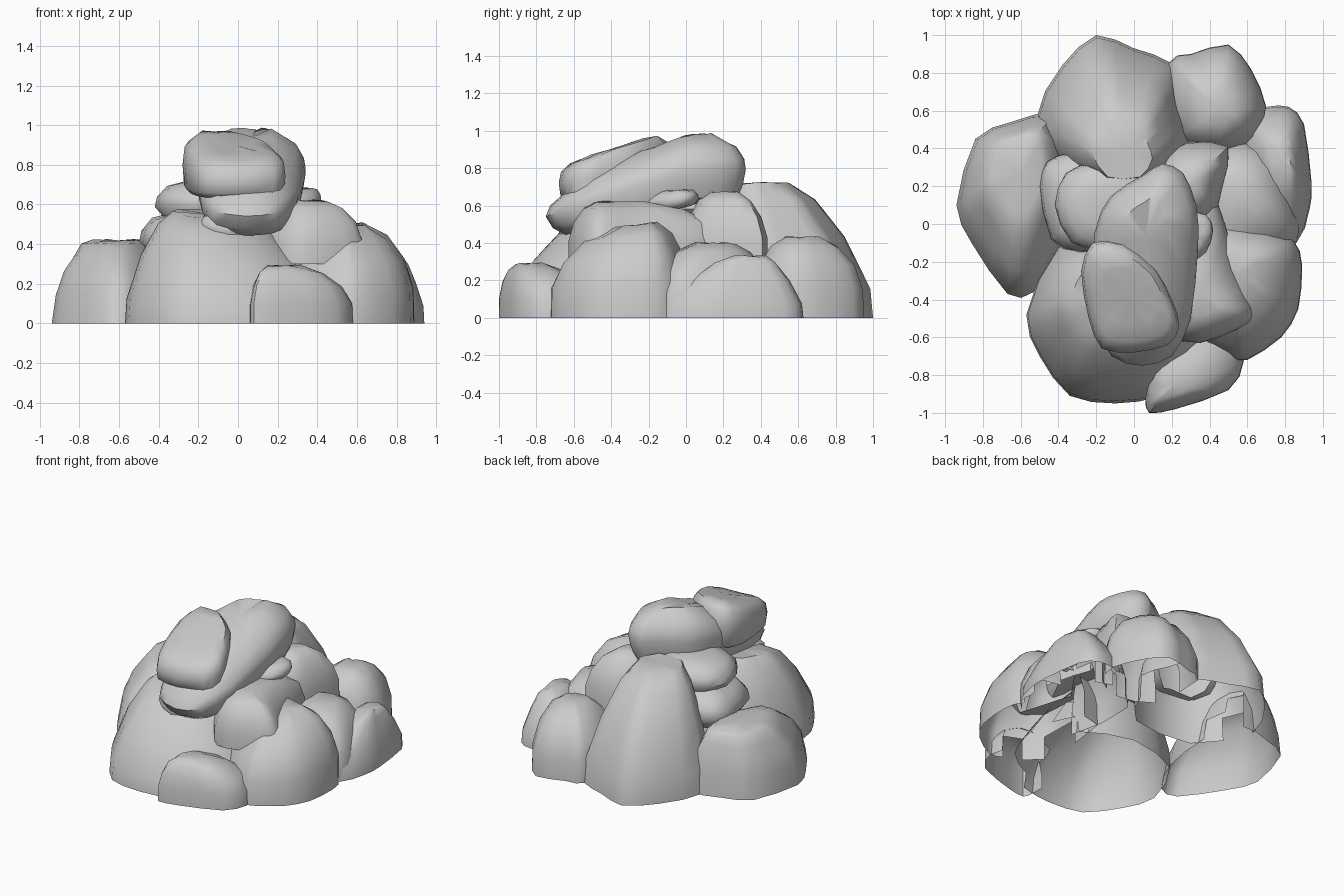
import bpy
import bmesh
import random
from math import radians
from mathutils import Vector
from mathutils.bvhtree import BVHTree

random.seed(4)
cube = bpy.data.objects.get("Cube")
if cube:
    bpy.data.objects.remove(cube, do_unlink=True)

# Side profiles: (fraction of height, scale of the outline)
DOME = [(0, 1), (.35, .99), (.65, .86), (.88, .62), (1, .32)]
CONE = [(0, 1), (.25, .97), (.6, .72), (.9, .45), (1, .25)]
RIDGE = [(0, 1), (.22, .98), (.6, .79), (.88, .57), (1, .38)]
STEP = [(0, 1), (.35, .94), (.62, .82), (.8, .68), (.95, .56), (1, .42)]
PEBBLE = [(0, .5), (.12, .82), (.4, 1), (.65, .96), (.88, .78), (1, .45)]
SLAB = [(0, .86), (.2, .95), (.45, 1), (.6, .97), (.8, .83), (1, .4)]
CAP = [(0, .85), (.12, .97), (.5, 1), (.8, .96), (.95, .8), (1, .5)]

rocks = []


def smooth_outline(points):
    """Counter-clockwise outline with one curved midpoint added per side."""
    pts = [Vector(p) for p in points]
    if sum(a.cross(b) for a, b in zip(pts, pts[1:] + pts[:1])) < 0:
        pts.reverse()
    n = len(pts)
    result = []
    for i, p in enumerate(pts):
        q = pts[(i + 1) % n]
        mid = (p + q) * .55 - (pts[i - 1] + pts[(i + 2) % n]) * .05
        result += [p, mid]
    return result


def rock(name, outline, peak, bottom, top, profile,
         tilt=(0, 0), base_tilt=0, rise=1):
    """Loft the outline toward the peak; rise scales the uphill part of the tilt."""
    bm = bmesh.new()
    centre, slope = Vector(peak), Vector(tilt)
    rings = []
    for frac, scale in profile:
        ring = []
        for p in smooth_outline(outline):
            offset = (p - centre) * scale
            lean = slope.dot(offset) * (base_tilt + (1 - base_tilt) * frac)
            if lean > 0:
                lean *= rise
            z = bottom + (top - bottom) * frac + lean
            if frac > 0:
                z += random.uniform(-.006, .006)
            ring.append(bm.verts.new((*(centre + offset), z)))
        rings.append(ring)
    for low, high in zip(rings, rings[1:]):
        for i in range(len(low)):
            j = (i + 1) % len(low)
            bm.faces.new((low[i], low[j], high[j], high[i]))
    caps = [bm.faces.new(rings[-1])]
    if bottom > 0:
        caps.append(bm.faces.new(rings[0][::-1]))
    bmesh.ops.poke(bm, faces=caps, offset=.01)
    rocks.append((name, bm))


# Ground boulders, open underneath
rock("front_boulder",
     [(-.4, -.12), (-.57, -.48), (-.5, -.7), (-.34, -.91), (-.1, -.95),
      (.15, -.91), (.38, -.75), (.47, -.48), (.35, -.15), (0, 0)],
     (-.18, -.32), 0, .56, RIDGE, (-.1, .1))
rock("small_front_rock",
     [(.06, -.92), (.08, -1), (.22, -.98), (.5, -.88), (.58, -.73),
      (.5, -.55), (.2, -.55), (.07, -.75)],
     (.19, -.87), 0, .29, DOME)
rock("right_boulder",
     [(.28, -.55), (.5, -.7), (.6, -.72), (.78, -.6), (.87, -.45),
      (.89, -.22), (.84, -.08), (.6, 0), (.3, 0)],
     (.53, -.24), 0, .5, DOME, (0, .12))
rock("rear_right_rock",
     [(.35, -.2), (.7, -.2), (.86, -.1), (.87, .05), (.77, .33),
      (.55, .45), (.3, .3)],
     (.55, .18), 0, .4, DOME)
rock("outer_right_rock",
     [(.55, .55), (.7, .62), (.82, .62), (.9, .53), (.94, .22),
      (.93, .08), (.86, -.1), (.65, 0), (.55, .3)],
     (.79, .36), 0, .33, CONE)
rock("back_right_boulder",
     [(.18, .85), (.3, .9), (.5, .95), (.62, .82), (.7, .62),
      (.64, .45), (.45, .36), (.2, .45)],
     (.45, .6), 0, .43, DOME)
rock("back_boulder",
     [(-.52, .55), (-.38, .84), (-.2, 1), (0, .93), (.2, .85),
      (.26, .65), (.32, .45), (.15, .2), (-.3, .2)],
     (-.04, .28), 0, .72, RIDGE)
rock("left_boulder",
     [(-.94, .1), (-.84, .45), (-.65, .54), (-.42, .58), (-.33, .3),
      (-.38, -.1), (-.53, -.36), (-.67, -.37), (-.86, -.1)],
     (-.6, .38), 0, .42, STEP)

# Middle layer of stones
rock("lower_left_stone",
     [(-.5, .2), (-.46, .33), (-.33, .38), (-.1, .38), (.1, .35),
      (.1, -.1), (-.28, -.15), (-.44, -.08)],
     (-.2, .12), .3, .56, PEBBLE)
rock("upper_left_stone",
     [(-.42, .1), (-.36, .27), (-.2, .33), (.1, .35), (.15, 0),
      (-.1, -.15), (-.33, -.1)],
     (-.14, .1), .5, .72, PEBBLE)
rock("right_stone",
     [(.25, -.62), (.45, -.6), (.61, -.52), (.63, -.44), (.54, -.22),
      (.42, .18), (.2, .2), (.08, -.3)],
     (.36, -.42), .3, .62, DOME)
rock("back_right_stone",
     [(.1, .3), (.28, .43), (.5, .41), (.47, .2), (.4, .02), (.12, 0)],
     (.28, .2), .3, .67, DOME)
rock("right_chip",
     [(.25, -.22), (.38, -.15), (.42, -.03), (.38, .05), (.25, .05)],
     (.33, -.07), .58, .68, PEBBLE, (0, .15), 1)
rock("front_chip",
     [(-.19, -.45), (-.18, -.62), (-.05, -.68), (.03, -.6), (0, -.4)],
     (-.08, -.54), .41, .54, PEBBLE, (-.2, 0), 1)

# Two leaning slabs on top
rock("top_slab",
     [(.05, .26), (.15, .32), (.26, .27), (.33, .1), (.34, -.12),
      (.3, -.5), (.2, -.7), (.04, -.75), (-.12, -.7), (-.19, -.5),
      (-.21, -.05), (-.12, .15)],
     (.06, .02), .64, .98, SLAB, (0, .35), .85, .05)
rock("cap_slab",
     [(-.22, -.1), (-.06, -.1), (.12, -.24), (.2, -.4), (.24, -.54),
      (.18, -.64), (0, -.68), (-.17, -.66), (-.24, -.5), (-.28, -.25)],
     (-.02, -.38), .65, .91, CAP, (0, .33), .2)


def inside(tree, point):
    """Count surfaces above the point; an odd count means it is buried."""
    start, up, hits = point.copy(), Vector((0, 0, 1)), 0
    while True:
        hit = tree.ray_cast(start, up)[0]
        if hit is None:
            return hits % 2 == 1
        hits += 1
        start = hit + up * .0005


# Trim faces buried inside neighbouring rocks
trees = [BVHTree.FromBMesh(bm) for _, bm in rocks]
for index, (name, bm) in enumerate(rocks):
    others = trees[:index] + trees[index + 1:]
    buried = [f for f in bm.faces
              if any(all(inside(t, v.co) for v in f.verts) for t in others)]
    bmesh.ops.delete(bm, geom=buried, context='FACES')

# Create the objects with smooth shading
bpy.ops.object.select_all(action='DESELECT')
for name, bm in rocks:
    mesh = bpy.data.meshes.new(name)
    bm.to_mesh(mesh)
    bm.free()
    obj = bpy.data.objects.new(name, mesh)
    bpy.context.collection.objects.link(obj)
    obj.select_set(True)
    bpy.context.view_layer.objects.active = obj
bpy.ops.object.shade_smooth_by_angle(angle=radians(50))
